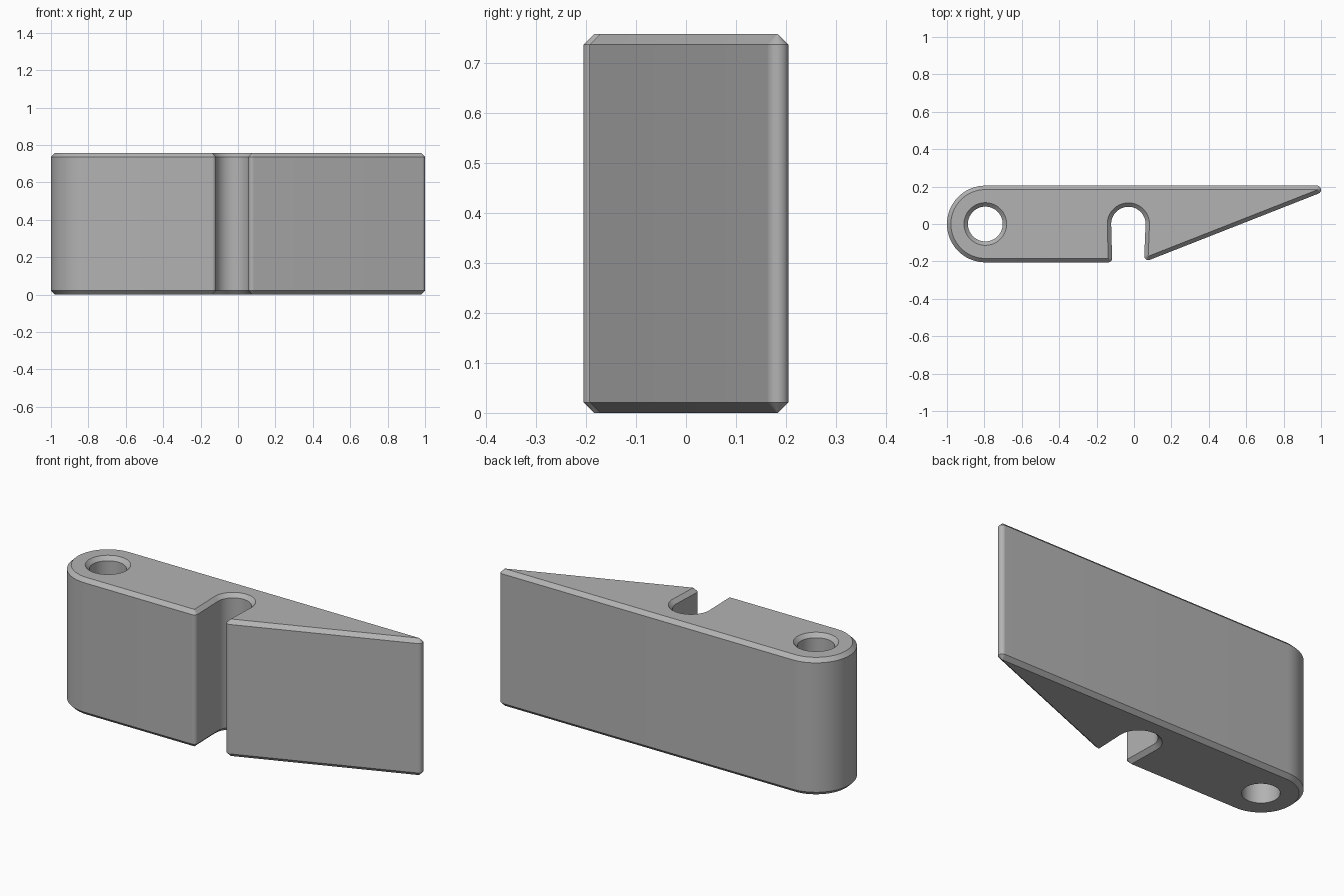
import bpy
import bmesh
import math
from mathutils import Vector

HEIGHT = 0.757
CHAMFER = 0.021
STEP = math.radians(5)

cube = bpy.data.objects.get("Cube")
if cube:
    bpy.data.objects.remove(cube, do_unlink=True)

# Outline as a belt around circles (x, y, radius); a negative radius is a concave arc
OUTLINE = [
    (-0.795, 0.0, 0.205),      # round pivot end
    (-0.139, -0.183, 0.022),   # left lip of the slot
    (-0.03, 0.0, -0.092),      # slot bottom
    (0.077, -0.171, 0.022),    # right lip of the slot
    (0.978, 0.183, 0.022),     # pointed tip
]
HOLE = [(-0.795, 0.0, -0.093)]


def tangent_angle(a, b):
    """Direction of the outward normal of the tangent from circle a to b."""
    d = Vector((b[0] - a[0], b[1] - a[1]))
    return math.atan2(d.y, d.x) - math.acos((a[2] - b[2]) / d.length)


def outline_points(circles, inset):
    """Points along the belt, moved inwards by inset."""
    points = []
    for i, (x, y, r) in enumerate(circles):
        if len(circles) == 1:
            start, sweep = 0.0, -math.tau
        else:
            start = tangent_angle(circles[i - 1], circles[i])
            end = tangent_angle(circles[i], circles[(i + 1) % len(circles)])
            sweep = (end - start) % math.tau
            if r < 0:
                sweep -= math.tau
        steps = max(2, math.ceil(abs(sweep) / STEP))
        count = steps if len(circles) == 1 else steps + 1
        for k in range(count):
            a = start + sweep * k / steps
            points.append((x + (r - inset) * math.cos(a),
                           y + (r - inset) * math.sin(a)))
    return points


def add_wall(bm, circles, levels):
    """Stack outline rings at (z, inset) levels; return the end edge loops."""
    rings = [[bm.verts.new((x, y, z)) for x, y in outline_points(circles, inset)]
             for z, inset in levels]
    n = len(rings[0])
    for low, high in zip(rings, rings[1:]):
        for i in range(n):
            j = (i + 1) % n
            bm.faces.new((low[i], low[j], high[j], high[i]))
    return [[bm.edges.get((ring[i], ring[(i + 1) % n])) for i in range(n)]
            for ring in (rings[0], rings[-1])]


# Chamfered body wall and pivot hole (hole chamfered at the top only)
bm = bmesh.new()
top = HEIGHT - CHAMFER
body_ends = add_wall(bm, OUTLINE, [(0, CHAMFER), (CHAMFER, 0), (top, 0), (HEIGHT, CHAMFER)])
hole_ends = add_wall(bm, HOLE, [(0, 0), (top, 0), (HEIGHT, CHAMFER)])

# Flat bottom and top with the hole left open
for outer, inner, side in zip(body_ends, hole_ends, (-1, 1)):
    bmesh.ops.triangle_fill(bm, use_beauty=True, edges=outer + inner,
                            normal=(0, 0, side))
bmesh.ops.recalc_face_normals(bm, faces=bm.faces)

mesh = bpy.data.meshes.new("slotted_lever")
bm.to_mesh(mesh)
bm.free()
lever = bpy.data.objects.new("slotted_lever", mesh)
bpy.context.collection.objects.link(lever)

# Plain grey finish
grey = bpy.data.materials.new("plain_grey")
grey.use_nodes = True
colour = (0.45, 0.45, 0.45, 1.0)
grey.diffuse_color = colour
grey.node_tree.nodes["Principled BSDF"].inputs["Base Color"].default_value = colour
mesh.materials.append(grey)

# Smooth arcs, crisp chamfer edges
bpy.ops.object.select_all(action="DESELECT")
lever.select_set(True)
bpy.context.view_layer.objects.active = lever
bpy.ops.object.shade_smooth_by_angle(angle=math.radians(30))
